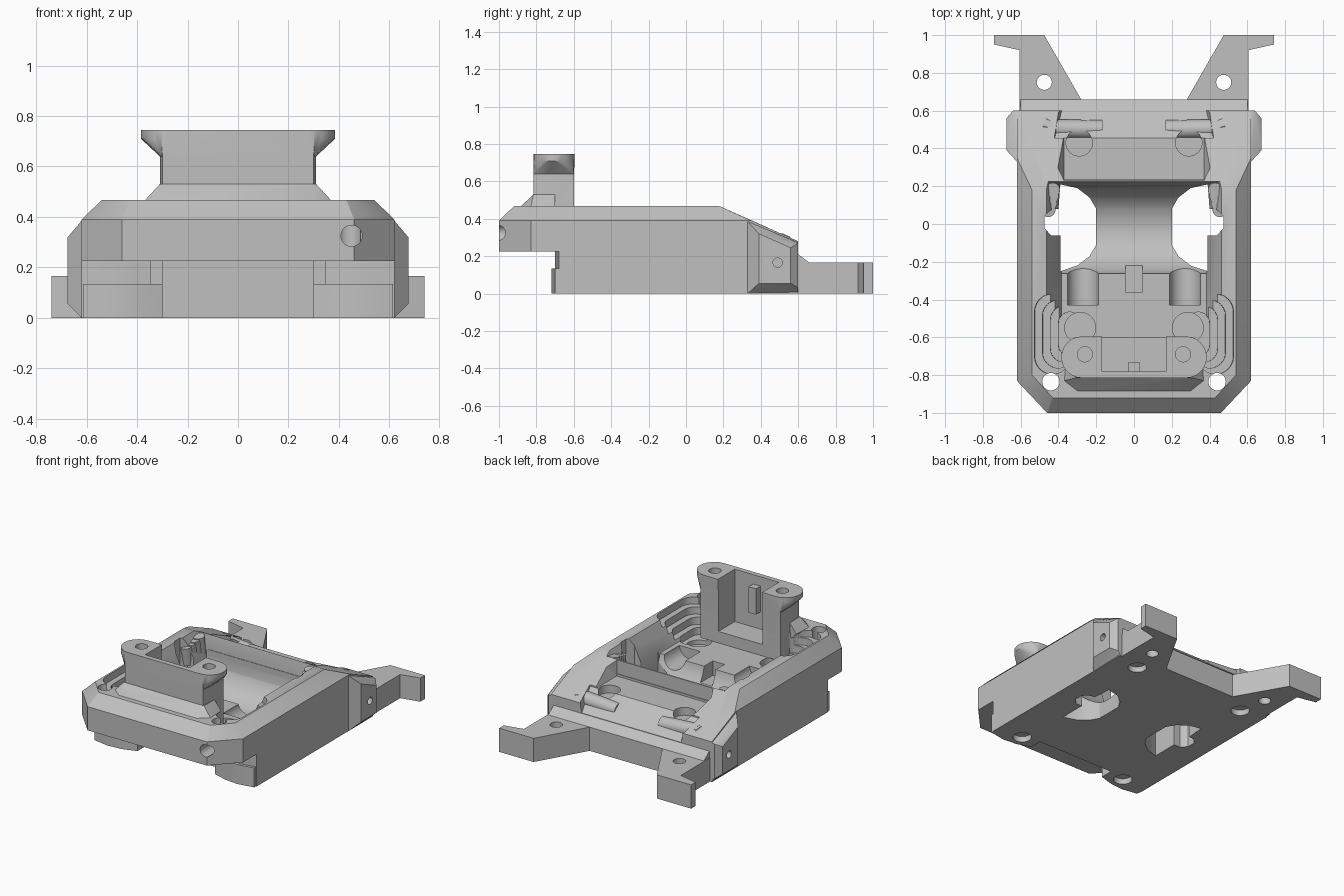
import bpy, bmesh
from math import cos, sin, pi, radians
from mathutils import Vector

if "Cube" in bpy.data.objects:
    bpy.data.objects.remove(bpy.data.objects["Cube"])

grey = bpy.data.materials.new("Plain grey")
grey.use_nodes = True
grey.diffuse_color = (0.53, 0.53, 0.53, 1)
grey.node_tree.nodes["Principled BSDF"].inputs["Base Color"].default_value = (0.53, 0.53, 0.53, 1)


def finish(name, bm):
    bmesh.ops.recalc_face_normals(bm, faces=bm.faces)
    mesh = bpy.data.meshes.new(name)
    bm.to_mesh(mesh)
    bm.free()
    mesh.materials.append(grey)
    ob = bpy.data.objects.new(name, mesh)
    bpy.context.collection.objects.link(ob)
    return ob


def hull(name, points):
    bm = bmesh.new()
    for p in points:
        bm.verts.new(p)
    res = bmesh.ops.convex_hull(bm, input=bm.verts[:])
    junk = [g for g in res["geom_interior"] + res["geom_unused"] if isinstance(g, bmesh.types.BMVert)]
    bmesh.ops.delete(bm, geom=list(set(junk)), context='VERTS')
    bmesh.ops.dissolve_limit(bm, angle_limit=radians(0.5), verts=bm.verts[:], edges=bm.edges[:])
    return finish(name, bm)


def prism(name, outline, z0, z1):
    bm = bmesh.new()
    f = bm.faces.new([bm.verts.new((x, y, z0)) for x, y in outline])
    top = bmesh.ops.extrude_face_region(bm, geom=[f])["geom"]
    bmesh.ops.translate(bm, vec=(0, 0, z1 - z0), verts=[g for g in top if isinstance(g, bmesh.types.BMVert)])
    return finish(name, bm)


def box(name, x0, x1, y0, y1, z0, z1):
    return hull(name, [(x, y, z) for x in (x0, x1) for y in (y0, y1) for z in (z0, z1)])


def rod(name, a, b, r, n=28):
    a, b = Vector(a), Vector(b)
    bm = bmesh.new()
    bmesh.ops.create_cone(bm, cap_ends=True, segments=n, radius1=r, radius2=r, depth=(b - a).length)
    rot = (b - a).to_track_quat('Z', 'Y').to_matrix().to_4x4()
    bmesh.ops.transform(bm, matrix=rot, verts=bm.verts)
    bmesh.ops.translate(bm, vec=(a + b) / 2, verts=bm.verts)
    return finish(name, bm)


def combine(ob, operation, parts):
    for part in parts:
        mod = ob.modifiers.new("join", 'BOOLEAN')
        mod.operation, mod.solver, mod.object = operation, 'EXACT', part
        mesh = bpy.data.meshes.new_from_object(ob.evaluated_get(bpy.context.evaluated_depsgraph_get()))
        ob.modifiers.clear()
        ob.data = mesh
        bpy.data.objects.remove(part)


def both(points):
    return [(s * p[0],) + tuple(p[1:]) for p in points for s in (1, -1)]


def ring(x, y, r, z, n=24):
    return [(x + r * cos(2 * pi * i / n), y + r * sin(2 * pi * i / n), z) for i in range(n)]


# Main case: bevelled shell with a sloping tail
low = [(.62, -.83), (.46, -1), (.62, .35), (.62, .6)]
body = hull("case", both([(x, y, 0) for x, y in low] + [(x, y, .39) for x, y in low[:3]] + [
    (.54, -.8, .467), (.43, -.92, .467), (.54, .18, .467), (.62, .6, .28)]))
combine(body, 'DIFFERENCE', [box("front_undercut", -1, 1, -1.1, -.68, -.1, .225)])

# Corner ears, tail strip, hooked arms and front feet
adds = [hull("tail_strip", both([(.6, .4, 0), (.6, .4, .21), (.6, .6, .21), (.6, .66, .165), (.6, .66, 0)]))]
for s in (1, -1):
    ear = [(.62, .33, 0), (.62, .33, .385), (.675, .39, .055), (.675, .39, .32), (.675, .56, .055),
           (.675, .56, .245), (.64, .6, .03), (.64, .6, .27), (.61, .6, 0), (.61, .6, .275),
           (.56, .59, .02), (.56, .59, .26), (.56, .36, .02), (.56, .36, .36)]
    adds.append(hull("ear", [(s * x, y, z) for x, y, z in ear]))
    arm = [(.28, .66), (.28, .6), (.605, .6), (.605, .92), (.74, .95), (.74, 1), (.475, 1)]
    adds.append(prism("arm", [(s * x, y) for x, y in arm], 0, .165))
    for x0, front, z1 in ((.3, -.72, .135), (.35, -.7, .23)):
        foot = [(x0, -.55), (x0, -.68), (.4, front + .01), (.5, front), (.615, front + .02), (.615, -.55)]
        adds.append(prism("foot", [(s * x, y) for x, y in foot], 0, z1))
combine(body, 'UNION', adds)

# Interior: tapered well, saddle trough, rear pocket with a flat deck and sloping end
cuts = [
    hull("well", both([(.385, -.6, .3), (.385, .2, .3), (.47, -.6, .48), (.47, .23, .48)])),
    rod("trough", (-.385, -.03, .34), (.385, -.03, .34), .237, 48),
    hull("rear_pocket", both([(.37, .23, .335), (.37, .46, .335), (.37, .23, .6), (.4, .33, .6),
                              (.48, .46, .6)])),
    hull("rear_slope", both([(.42, .455, .335), (.38, .61, .205), (.48, .455, .6), (.48, .52, .6),
                             (.4, .61, .6)])),
    box("floor_notch", -.045, .045, -.36, -.2, .2, .4),
    box("front_recess", -.3, .3, -.75, -.59, -.1, .225),
    box("recess_shoulder", -.345, .345, -.75, -.62, .135, .225),
    rod("front_hole", (.45, -1.1, .325), (.45, -.84, .325), .042),
]
for s in (1, -1):
    window = [(.39, -.25), (.3, -.22), (.235, -.17), (.2, -.11), (.2, .08), (.235, .14), (.3, .19),
              (.39, .21), (.4, .08), (.44, .075), (.475, .04), (.475, -.02), (.44, -.06), (.39, -.06)]
    cuts.append(prism("window", [(s * x, y) for x, y in window], -.1, .6))
    # Side scoops, stepping inward as they go down
    for i in range(4):
        x, r, z = .43 - .03 * i, .095 - .012 * i, .42 - .05 * i
        cuts.append(hull("scoop", [p for cy in (-.7 + .02 * i, -.465 - .02 * i)
                                   for p in ring(s * x, cy, r, z) + ring(s * (x + .004), cy, r, .5)]))
    cuts += [
        rod("lobe_channel", (s * .27, -.2, .305), (s * .27, -.43, .305), .082),
        rod("lobe_recess", (s * .285, -.55, .24), (s * .285, -.55, .45), .082),
        rod("rear_dimple", (s * .29, .43, .28), (s * .29, .43, .4), .07),
        rod("corner_hole", (s * .44, -.835, -.1), (s * .44, -.835, .6), .046),
        rod("arm_hole", (s * .475, .75, -.1), (s * .475, .75, .3), .04),
        rod("rear_magnet_recess", (s * .435, .55, -.1), (s * .435, .55, .04), .06),
        rod("front_magnet_recess", (s * .425, -.62, -.1), (s * .425, -.62, .04), .06),
        rod("ear_hole", (s * .8, .49, .165), (s * .56, .49, .165), .025),
    ]
combine(body, 'DIFFERENCE', cuts)


# Raised mount with a flared top plate and an open box
def plate(z):
    return both(ring(.275, -.705, .11, z))


core = [(.31, -.6), (.31, -.74), (.3, -.815)]
mount = hull("mount", plate(.745) + plate(.71) + both([(x, y, .64) for x, y in core]))
combine(mount, 'UNION', [
    hull("mount_core", both([(x, y, z) for x, y in core for z in (.3, .66)])),
    hull("mount_skirt", both([(.31, -.815, .53), (.31, -.7, .53), (.3, -.885, .465), (.37, -.83, .465),
                              (.36, -.7, .465), (.3, -.88, .43), (.33, -.7, .43)]))])
mount_cuts = [box("mount_box", -.17, .17, -.78, -.5, .38, .9)]
for s in (1, -1):
    mount_cuts.append(rod("mount_hole", (s * .26, -.69, .55), (s * .26, -.69, .9), .04))
combine(mount, 'DIFFERENCE', mount_cuts)
combine(mount, 'UNION', [box("mount_tab", -.028, .028, -.79, -.73, .5, .68)])
combine(body, 'DIFFERENCE', [box("box_floor", -.17, .17, -.78, -.55, .38, .6)])
parts = [body, mount]

# Rear barrels with end caps, and stepped side contacts
for s, side in ((1, "left"), (-1, "right")):
    parts.append(rod(f"{side}_rear_barrel", (s * .17, .5, .25), (s * .46, .505, .27), .05))
    parts.append(rod(f"{side}_barrel_cap", (s * .44, .505, .265), (s * .48, .52, .265), .055, 8))
    for i in range(4):
        x, y = s * (.43 + .008 * i), .2 - .035 * i
        parts.append(rod(f"{side}_contact_{i}", (x, y, .28), (x, y - .02, .44 - .012 * i), .038))
# Cross lip between well and rear pocket
parts.append(box("cross_lip", -.37, .37, .205, .235, .2, .35))

bpy.ops.object.select_all(action='DESELECT')
for ob in parts:
    ob.select_set(True)
bpy.context.view_layer.objects.active = body
bpy.ops.object.shade_smooth_by_angle(angle=radians(30))
